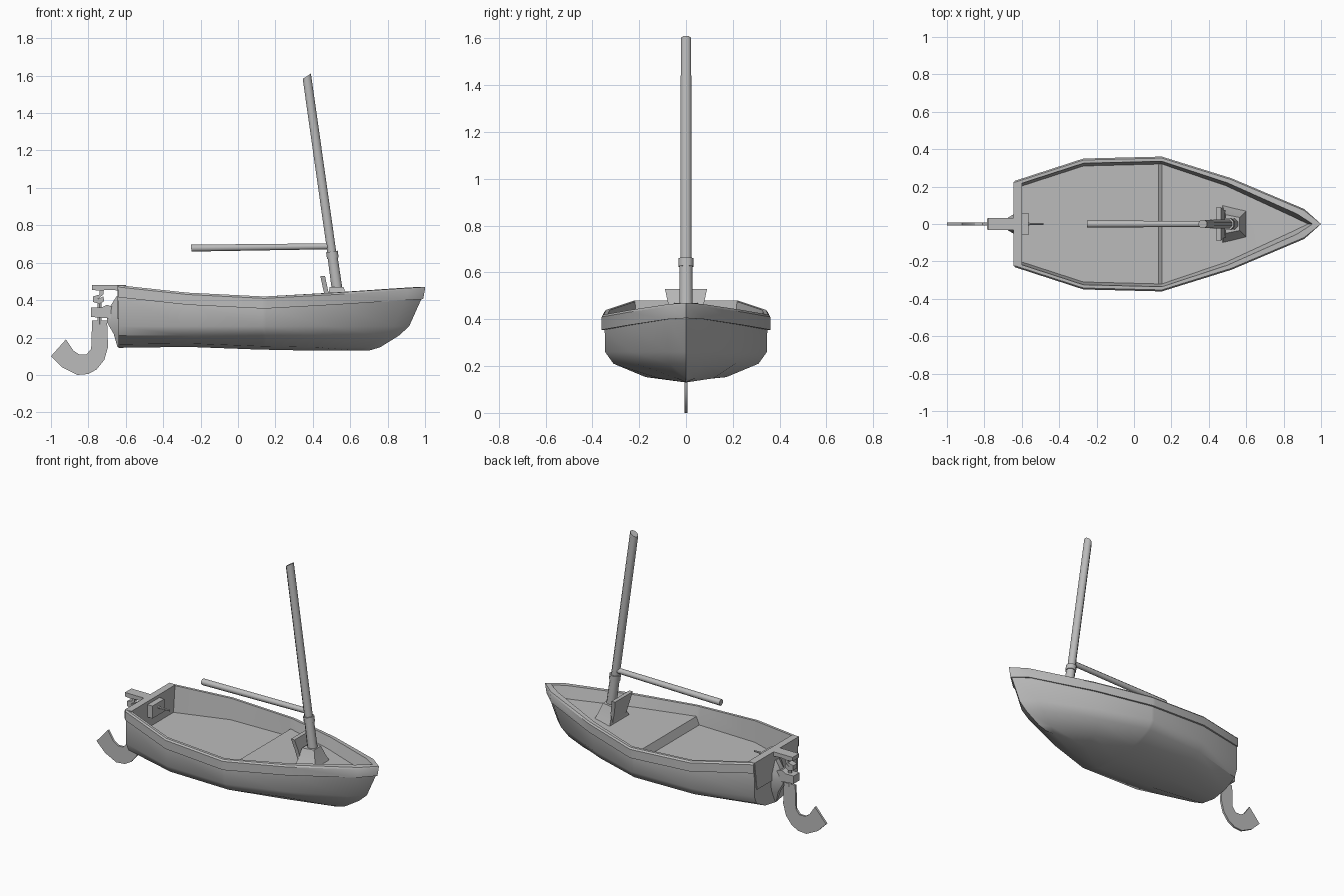
import bpy, bmesh, math
from mathutils import Vector

if "Cube" in bpy.data.objects:
    bpy.data.objects.remove(bpy.data.objects["Cube"], do_unlink=True)

grey = bpy.data.materials.new("plain grey")
grey.use_nodes = True
grey.diffuse_color = (0.5, 0.5, 0.5, 1)
grey.node_tree.nodes["Principled BSDF"].inputs["Base Color"].default_value = grey.diffuse_color


def finish(name, bm, angle=30):
    """Turn a bmesh into a named, shaded object."""
    bmesh.ops.remove_doubles(bm, verts=bm.verts, dist=0.0005)
    bmesh.ops.recalc_face_normals(bm, faces=bm.faces)
    mesh = bpy.data.meshes.new(name)
    bm.to_mesh(mesh)
    bm.free()
    mesh.materials.append(grey)
    obj = bpy.data.objects.new(name, mesh)
    bpy.context.collection.objects.link(obj)
    bpy.ops.object.select_all(action='DESELECT')
    obj.select_set(True)
    bpy.context.view_layer.objects.active = obj
    bpy.ops.object.shade_smooth_by_angle(angle=math.radians(angle))
    return obj


def loft(name, rings, caps=True, angle=30):
    """Skin a row of equal closed rings."""
    bm = bmesh.new()
    rows = [[bm.verts.new(p) for p in ring] for ring in rings]
    n = len(rows[0])
    for a, b in zip(rows, rows[1:]):
        for i in range(n):
            j = (i + 1) % n
            bm.faces.new((a[i], a[j], b[j], b[i]))
    if caps:
        bm.faces.new(rows[0])
        bm.faces.new(rows[-1])
    return finish(name, bm, angle)


def plate(name, outline, half):
    """Side profile in x and z, given thickness across y."""
    return loft(name, [[(x, y, z) for x, z in outline] for y in (-half, half)])


def box(name, x0, x1, half, z0, z1):
    return plate(name, [(x0, z0), (x1, z0), (x1, z1), (x0, z1)], half)


def spar(name, start, end, r0, r1, sides=8):
    """Tapered round pole between two points."""
    start, end = Vector(start), Vector(end)
    turn = (end - start).to_track_quat('Z', 'Y')
    rings = []
    for p, r in ((start, r0), (end, r1)):
        rings.append([p + turn @ Vector((r * math.cos(t), r * math.sin(t), 0))
                      for t in (math.tau * (i + 0.5) / sides for i in range(sides))])
    return loft(name, rings, angle=50)


# Hull: station x, half beam, rail height, keel height, floor height
stations = [(-0.64, 0.23, 0.48, 0.145, 0.31), (-0.27, 0.35, 0.44, 0.15, 0.31),
            (0.13, 0.36, 0.42, 0.135, 0.31), (0.15, 0.36, 0.42, 0.135, 0.36),
            (0.52, 0.245, 0.44, 0.13, 0.37), (0.91, 0.08, 0.465, 0.13, 0.39),
            (1.0, 0, 0.47, 0.13, 0.40)]


def section(x, b, top, keel, floor):
    """Half section from keel over the rail to the floor, then mirrored."""
    def pt(y, z, reach):
        px = x if x < 0.15 else 0.15 + (x - 0.15) * (reach - 0.15) / 0.85
        return (px, max(y, 0), z)
    band = top - 0.065
    half = [pt(0, keel, 0.70), pt(b * 0.48, keel + 0.018, 0.76),
            pt(b * 0.86, 0.21, 0.86), pt(b * 0.96, 0.26, 0.915),
            pt(b * 0.965, band, 0.98), pt(b, band, 0.99),
            pt(b, top - 0.01, 1.0), pt(b - 0.008, top, 1.0),
            pt(b - 0.025, top, 0.955), pt(b - 0.04, floor, 0.93), pt(0, floor, 0.93)]
    return half + [(px, -y, z) for px, y, z in half[-2:0:-1]]


bm = bmesh.new()
rows = [[bm.verts.new(p) for p in section(*s)] for s in stations]
count = len(rows[0])
for a, b in zip(rows, rows[1:]):
    for i in range(count):
        j = (i + 1) % count
        bm.faces.new((a[i], a[j], b[j], b[i]))
bm.faces.new(rows[0])
bmesh.ops.dissolve_degenerate(bm, dist=0.0005, edges=bm.edges)
finish("hull", bm, 35)

# Transom board and its rear knee
loft("transom", [[(x, -0.225, 0.48), (x, 0.225, 0.48), (x, 0.2, 0.30), (x, -0.2, 0.30)]
                 for x in (-0.645, -0.60)])
loft("stern_knee", [[(-0.63, h, z), (x, 0.3 * h, z), (x, -0.3 * h, z), (-0.63, -h, z)]
                    for z, x, h in ((0.15, -0.645, 0.02), (0.22, -0.665, 0.05),
                                    (0.28, -0.70, 0.06), (0.34, -0.70, 0.06), (0.42, -0.65, 0.05))],
     angle=40)

# Steering bracket with its hook
plate("upper_bracket", [(-0.78, 0.48), (-0.60, 0.48), (-0.60, 0.45), (-0.70, 0.455),
                        (-0.74, 0.45), (-0.78, 0.455)], 0.033)
plate("bracket_hook", [(-0.72, 0.455), (-0.74, 0.455), (-0.74, 0.43), (-0.775, 0.42),
                       (-0.775, 0.39), (-0.74, 0.38), (-0.715, 0.395), (-0.72, 0.42),
                       (-0.75, 0.405), (-0.72, 0.43)], 0.02)
plate("lower_bracket", [(-0.785, 0.31), (-0.66, 0.30), (-0.66, 0.36), (-0.70, 0.375),
                        (-0.73, 0.36), (-0.785, 0.36)], 0.03)
box("inner_bracket", -0.61, -0.565, 0.06, 0.38, 0.46)
spar("tiller", (-0.57, 0, 0.43), (-0.485, 0, 0.43), 0.008, 0.006, 6)

# Curved rudder blade
plate("rudder", [(-0.78, 0.29), (-0.70, 0.29), (-0.695, 0.15), (-0.715, 0.08),
                 (-0.755, 0.03), (-0.80, 0.005), (-0.86, 0.0), (-0.94, 0.04),
                 (-1.0, 0.10), (-0.92, 0.19), (-0.88, 0.13), (-0.85, 0.11),
                 (-0.81, 0.11), (-0.785, 0.14)], 0.007)
spar("rudder_pin", (-0.74, 0, 0.27), (-0.74, 0, 0.40), 0.012, 0.012, 6)

# Mast step: flared foot with a raised back plate
loft("mast_foot", [[(x0, -h0, z), (x1, -h1, z), (x1, h1, z), (x0, h0, z)]
                   for z, x0, x1, h0, h1 in ((0.35, 0.47, 0.61, 0.11, 0.08),
                                             (0.41, 0.48, 0.585, 0.075, 0.055),
                                             (0.47, 0.49, 0.565, 0.05, 0.035))])
loft("mast_back_plate", [[(x, -h, z), (x + 0.025, -h, z), (x + 0.025, h, z), (x, h, z)]
                         for x, z, h in ((0.475, 0.38, 0.065), (0.455, 0.46, 0.075),
                                         (0.44, 0.53, 0.09))])

# Raked mast, collar and boom
mast = spar("mast", (0.532, 0, 0.44), (0.368, 0, 1.597), 0.026, 0.024)
for v in mast.data.vertices:
    if v.co.z > 1:
        v.co.z += 0.5 * (v.co.x - 0.368)
spar("mast_sleeve", (0.531, 0, 0.45), (0.503, 0, 0.65), 0.031, 0.029)
spar("mast_collar", (0.507, 0, 0.625), (0.502, 0, 0.66), 0.034, 0.034)
spar("boom", (0.505, 0, 0.688), (-0.25, 0, 0.678), 0.017, 0.02)
